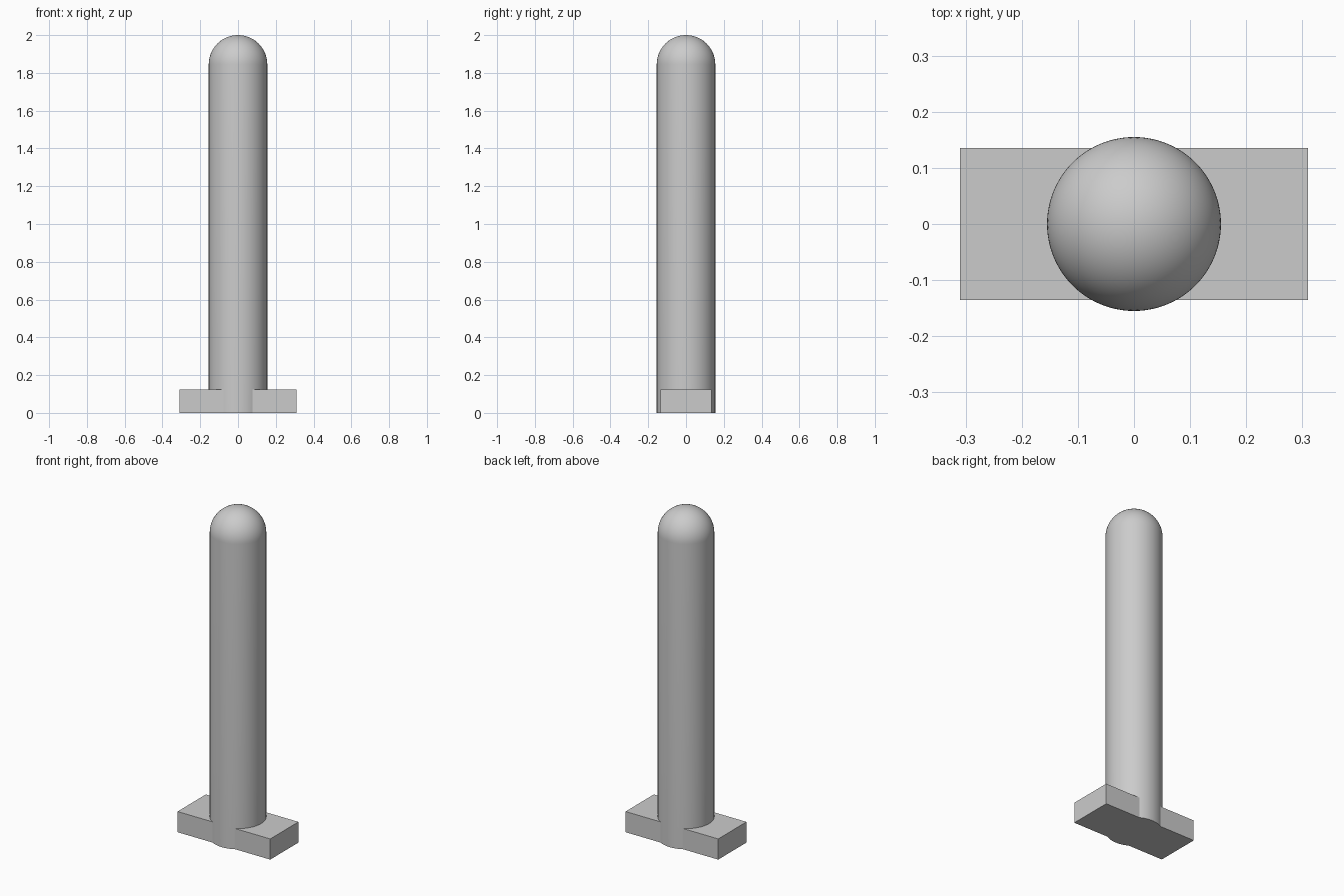
import bpy
import bmesh
from math import sin, cos, pi, radians
from mathutils import Matrix

RADIUS, HEIGHT = 0.155, 2.0
FOOT = (0.62, 0.27, 0.125)
SEGMENTS, RINGS = 96, 20

default = bpy.data.objects.get("Cube")
if default:
    bpy.data.objects.remove(default, do_unlink=True)

grey = bpy.data.materials.new("plain grey")
grey.use_nodes = True
colour = (0.6, 0.6, 0.6, 1)
grey.diffuse_color = colour
grey.node_tree.nodes["Principled BSDF"].inputs["Base Color"].default_value = colour


def add_object(name, bm):
    bmesh.ops.recalc_face_normals(bm, faces=bm.faces)
    mesh = bpy.data.meshes.new(name)
    bm.to_mesh(mesh)
    bm.free()
    mesh.materials.append(grey)
    obj = bpy.data.objects.new(name, mesh)
    bpy.context.collection.objects.link(obj)
    return obj


# Round shaft with a hemispherical top, turned from a half profile
bm = bmesh.new()
shoulder = HEIGHT - RADIUS
profile = [(0, 0), (RADIUS, 0)]
for i in range(RINGS):
    a = i / RINGS * pi / 2
    profile.append((RADIUS * cos(a), shoulder + RADIUS * sin(a)))
profile.append((0, HEIGHT))
verts = [bm.verts.new((x, 0, z)) for x, z in profile]
edges = [bm.edges.new(pair) for pair in zip(verts, verts[1:])]
bmesh.ops.spin(bm, geom=verts + edges, cent=(0, 0, 0), axis=(0, 0, 1),
               angle=2 * pi, steps=SEGMENTS, use_duplicate=False)
bmesh.ops.remove_doubles(bm, verts=bm.verts, dist=0.0001)
shaft = add_object("shaft", bm)

# Flat rectangular foot crossing the base of the shaft
bm = bmesh.new()
bmesh.ops.create_cube(bm, size=1, matrix=Matrix.Translation((0, 0, FOOT[2] / 2))
                      @ Matrix.Diagonal((*FOOT, 1)))
foot = add_object("foot", bm)

# Smooth the round surfaces, keep the foot crisp
bpy.ops.object.select_all(action='DESELECT')
shaft.select_set(True)
bpy.context.view_layer.objects.active = shaft
bpy.ops.object.shade_smooth_by_angle(angle=radians(30))
